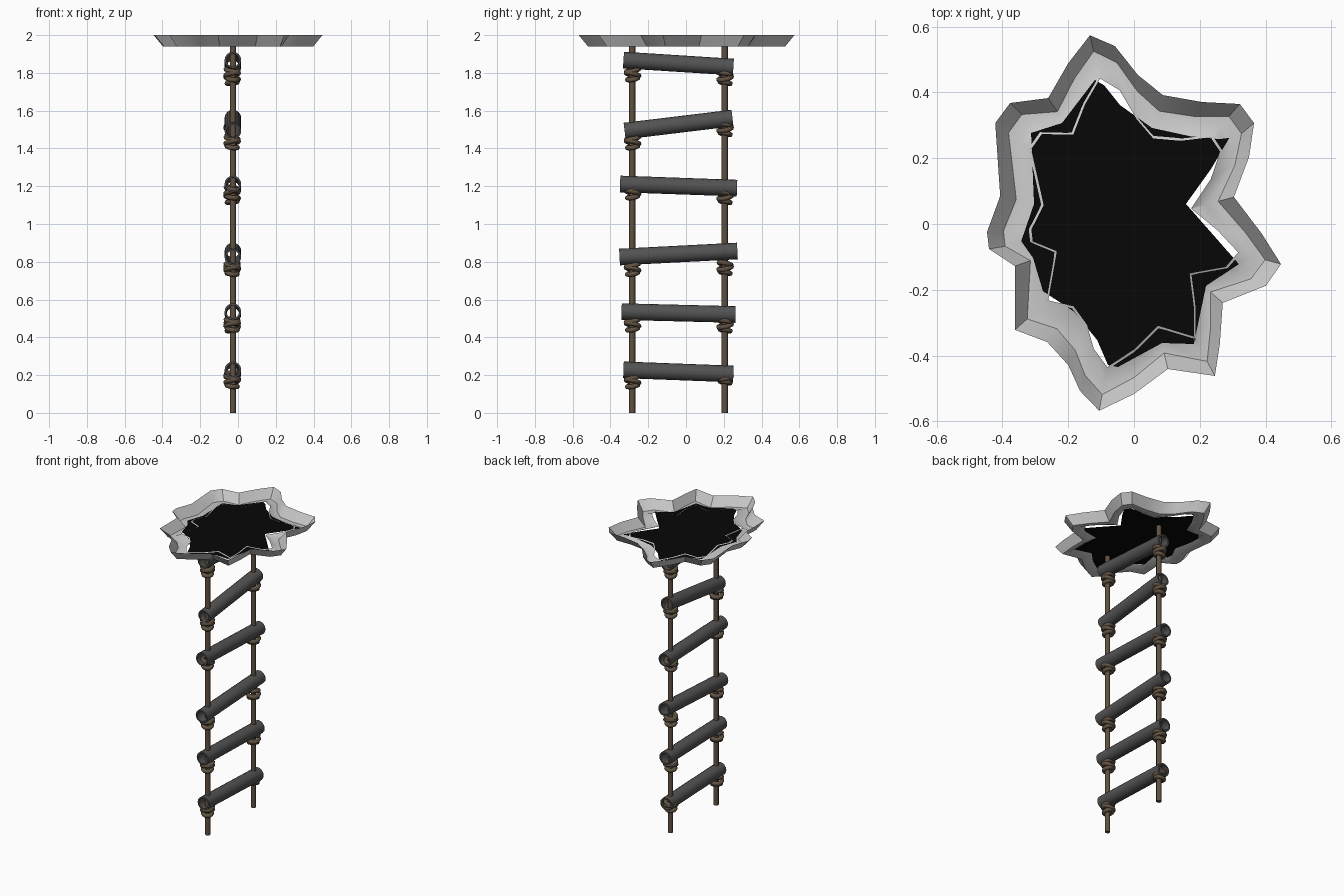
import bpy, bmesh
from math import sin, cos, pi, radians
from mathutils import Vector, Matrix

if "Cube" in bpy.data.objects:
    bpy.data.objects.remove(bpy.data.objects["Cube"])

def material(name, col):
    m = bpy.data.materials.new(name)
    m.diffuse_color = (*col, 1)
    m.use_nodes = True
    m.node_tree.nodes["Principled BSDF"].inputs["Base Color"].default_value = m.diffuse_color
    return m

brown = material("rope_brown", (0.12, 0.085, 0.055))
dark = material("rung_grey", (0.085, 0.085, 0.085))
black = material("hole_black", (0.002, 0.002, 0.002))

def add(name, bm, mat=None, angle=35):
    me = bpy.data.meshes.new(name)
    bm.to_mesh(me)
    bm.free()
    ob = bpy.data.objects.new(name, me)
    bpy.context.collection.objects.link(ob)
    if mat:
        me.materials.append(mat)
    if angle:
        bpy.ops.object.select_all(action='DESELECT')
        ob.select_set(True)
        bpy.context.view_layer.objects.active = ob
        bpy.ops.object.shade_smooth_by_angle(angle=radians(angle))
    return ob

def loft(bm, rings, closed=False):
    """Skin a list of closed point rings with quads."""
    vs = [[bm.verts.new(p) for p in r] for r in rings]
    n = len(vs[0])
    for a, b in zip(vs, vs[1:] + ([vs[0]] if closed else [])):
        for i in range(n):
            j = (i + 1) % n
            bm.faces.new((a[i], a[j], b[j], b[i]))
    return vs

# Jagged ceiling rim: slopes down and in, flat ledge, short inner wall
outline = [(-.134, .574), (-.058, .541), (.012, .453), (.088, .392), (.207, .371), (.322, .365),
           (.365, .307), (.35, .204), (.304, .082), (.389, -.03), (.447, -.122), (.401, -.188),
           (.27, -.24), (.261, -.365), (.246, -.462), (.103, -.441), (0, -.517), (-.106, -.568),
           (-.164, -.508), (-.2, -.429), (-.264, -.359), (-.362, -.322), (-.362, -.128),
           (-.441, -.076), (-.447, -.024), (-.407, .085), (-.422, .307), (-.377, .368),
           (-.261, .383), (-.2, .489)]

def inset(d, z):
    return [(*(Vector(p) * (1 - d / Vector(p).length)), z) for p in outline]

bm = bmesh.new()
loft(bm, [inset(0, 2.0), inset(.05, 1.94), inset(.088, 1.94), inset(.135, 1.958)])
bmesh.ops.recalc_face_normals(bm, faces=bm.faces)
if sum(f.normal.z for f in bm.faces) > 0:
    bmesh.ops.reverse_faces(bm, faces=bm.faces)
add("ceiling_rim", bm)

# Black opening
hole = [(-.119, .438), (-.091, .422), (-.043, .362), (.055, .292), (.17, .267), (.26, .258),
        (.29, .262), (.234, .167), (.158, .061), (.319, -.122), (.219, -.188), (.182, -.365),
        (.085, -.362), (-.049, -.435), (-.079, -.429), (-.112, -.353), (-.182, -.267),
        (-.277, -.204), (-.307, -.103), (-.343, -.052), (-.304, .061), (-.313, .277), (-.219, .307)]
bm = bmesh.new()
f = bm.faces.new([bm.verts.new((x, y, 1.955)) for x, y in reversed(hole)])
f.normal_update()
if f.normal.z > 0:
    f.normal_flip()
add("hole_opening", bm, black, 0)

# Two hanging ropes
X, ROPE_Y = -.027, (-.285, .205)
for side, y in zip(("left", "right"), ROPE_Y):
    bm = bmesh.new()
    bmesh.ops.create_cone(bm, cap_ends=True, segments=8, radius1=.0165, radius2=.0165, depth=1.953,
                          matrix=Matrix.Translation((X, y, 1.953 / 2)))
    add("rope_" + side, bm, brown, 50)

# Hollow rungs, each slightly tilted: y start, z start, y end, z end
rungs = [(-.331, .228, .251, .206), (-.341, .536, .262, .521), (-.352, .825, .272, .857),
         (-.349, 1.212, .27, 1.19), (-.325, 1.492, .246, 1.561), (-.331, 1.868, .251, 1.831)]
for k, (y0, z0, y1, z1) in enumerate(rungs):
    a, b = Vector((X, y0, z0)), Vector((X, y1, z1))
    d = (b - a).normalized()
    u = Vector((1, 0, 0))
    v = d.cross(u)

    def ring(c, r):
        return [c + (u * cos(t) + v * sin(t)) * r for t in (2 * pi * i / 16 for i in range(16))]
    bm = bmesh.new()
    loft(bm, [ring(a, .044), ring(b, .044), ring(b, .034), ring(a, .034)], closed=True)
    bmesh.ops.recalc_face_normals(bm, faces=bm.faces)
    add(f"rung_{k + 1}", bm, dark)

# Coiled knots supporting the rungs: two tilted loops and a crossing loop
def knot(name, y, z, turn):
    bm = bmesh.new()
    for dz, tilt, R in ((.024, 14, .032), (.002, -16, .034), (-.022, 12, .027)):
        m = (Matrix.Translation((X - .004, y + .002, z + dz)) @ Matrix.Rotation(turn, 4, 'Z')
             @ Matrix.Rotation(radians(tilt), 4, Vector((1, .8, 0))))
        loft(bm, [[m @ Vector(((R + .014 * cos(t)) * cos(s), (R + .014 * cos(t)) * sin(s), .013 * sin(t)))
                   for t in (2 * pi * j / 8 for j in range(8))]
                  for s in (2 * pi * i / 16 for i in range(16))], closed=True)
    bmesh.ops.recalc_face_normals(bm, faces=bm.faces)
    add(name, bm, brown, 60)

knot_z = ((.165, .185), (.465, .46), (.76, .765), (1.165, 1.14), (1.43, 1.5), (1.79, 1.77))
for k, pair in enumerate(knot_z):
    for side, y, z, turn in zip(("left", "right"), ROPE_Y, pair, (0, pi)):
        knot(f"knot_{side}_{k + 1}", y, z, turn)
